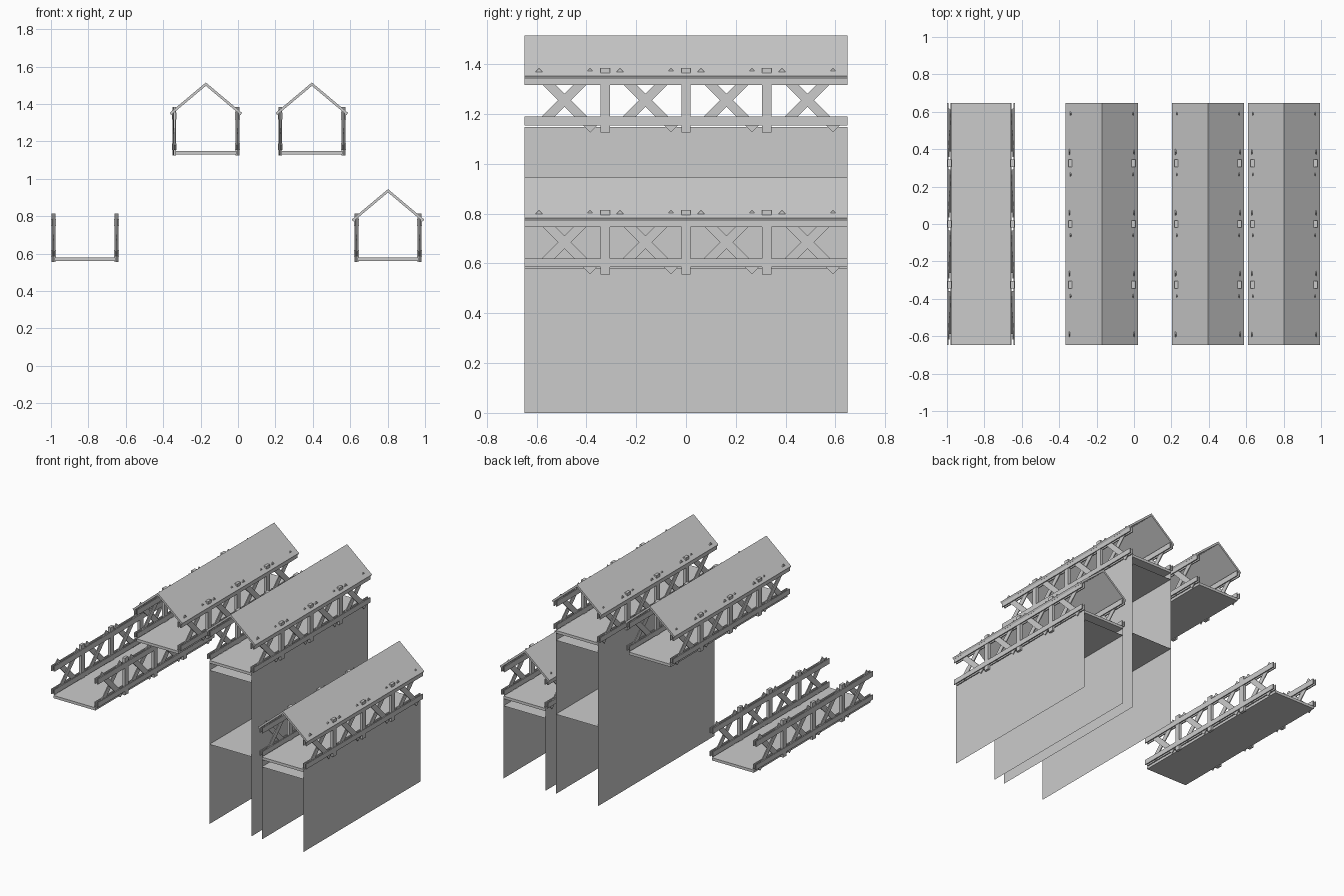
import bpy, bmesh, math
from mathutils import Matrix, Vector

cube = bpy.data.objects.get("Cube")
if cube:
    bpy.data.objects.remove(cube)

grey = bpy.data.materials.new("plain_grey")
grey.use_nodes = True
COLOUR = (0.6, 0.6, 0.6, 1)
grey.diffuse_color = COLOUR
grey.node_tree.nodes["Principled BSDF"].inputs["Base Color"].default_value = COLOUR

HALF_LEN = 0.648
BAY = 0.325
BAYS = [(i - 1.5) * BAY for i in range(4)]
POSTS = [-BAY, 0, BAY]


def finish(name, bm):
    mesh = bpy.data.meshes.new(name)
    bm.to_mesh(mesh)
    bm.free()
    mesh.materials.append(grey)
    obj = bpy.data.objects.new(name, mesh)
    bpy.context.collection.objects.link(obj)


def add_box(bm, x, y, z, tilt=0):
    """Box from (min, max) ranges, tilted about its own x axis."""
    size = [r[1] - r[0] for r in (x, y, z)]
    mid = Vector([(r[0] + r[1]) / 2 for r in (x, y, z)])
    mat = Matrix.Translation(mid) @ Matrix.Rotation(tilt, 4, 'X') @ Matrix.Diagonal((*size, 1))
    bmesh.ops.create_cube(bm, size=1, matrix=mat)


def add_sheet(bm, a, b):
    """Single face running the whole length between two x, z points."""
    bm.faces.new([bm.verts.new((p[0], s * HALF_LEN, p[1]))
                  for p, s in ((a, -1), (b, -1), (b, 1), (a, 1))])


def side_range(cx, side, inner, outer):
    return sorted((cx + side * inner, cx + side * outer))


def add_brace(bm, x, y, z, length, tilt):
    add_box(bm, x, (y - 0.0185, y + 0.0185), (z - length / 2, z + length / 2), tilt)


def bridge(label, cx, base, roofed=True):
    run = (-HALF_LEN, HALF_LEN)

    # Deck
    bm = bmesh.new()
    add_box(bm, (cx - 0.163, cx + 0.163), run, (base + 0.005, base + 0.024))
    finish(label + "_deck", bm)

    # Rails, posts and crossed braces on both sides
    rails, posts, braces = bmesh.new(), bmesh.new(), bmesh.new()
    for side in (-1, 1):
        for inner, outer in ((0.156, 0.163), (0.175, 0.182)):
            for low, high in ((0.03, 0.065), (0.192, 0.23)):
                add_box(rails, side_range(cx, side, inner, outer), run, (base + low, base + high))
        for y in POSTS:
            add_box(posts, side_range(cx, side, 0.159, 0.179),
                    (y - 0.019, y + 0.019), (base, base + 0.26))
        for y in BAYS:
            add_brace(braces, side_range(cx, side, 0.169, 0.175), y, base + 0.13, 0.327, math.pi / 4)
            add_brace(braces, side_range(cx, side, 0.163, 0.169), y + 0.014, base + 0.144,
                      0.287, -math.pi / 4)
    finish(label + "_rails", rails)
    finish(label + "_posts", posts)
    finish(label + "_braces", braces)

    # Gable roof as an extruded chevron
    if roofed:
        bm = bmesh.new()
        profile = [(-0.193, 0.228), (0, 0.39), (0.193, 0.228),
                   (0.186, 0.216), (0, 0.372), (-0.186, 0.216)]
        face = bm.faces.new([bm.verts.new((cx + x, -HALF_LEN, base + z)) for x, z in profile])
        ext = bmesh.ops.extrude_face_region(bm, geom=[face])
        verts = [v for v in ext["geom"] if isinstance(v, bmesh.types.BMVert)]
        bmesh.ops.translate(bm, verts=verts, vec=(0, 2 * HALF_LEN, 0))
        bmesh.ops.recalc_face_normals(bm, faces=bm.faces)
        finish(label + "_roof", bm)


def support(label, cx, base, shelves):
    # Thin walls down to the ground, joined by level sheets
    bm = bmesh.new()
    for side in (-1, 1):
        x = cx + side * 0.163
        add_sheet(bm, (x, 0), (x, base + 0.005))
    for z in shelves:
        add_sheet(bm, (cx - 0.163, z), (cx + 0.163, z))
    finish(label + "_support", bm)


bridge("open_bridge", -0.818, 0.555, roofed=False)
bridge("upper_bridge", -0.172, 1.125)
bridge("tall_bridge", 0.395, 1.125)
bridge("low_bridge", 0.802, 0.555)
support("tall_bridge", 0.395, 1.125, [1.08, 0.56])
support("low_bridge", 0.802, 0.555, [0.51])
